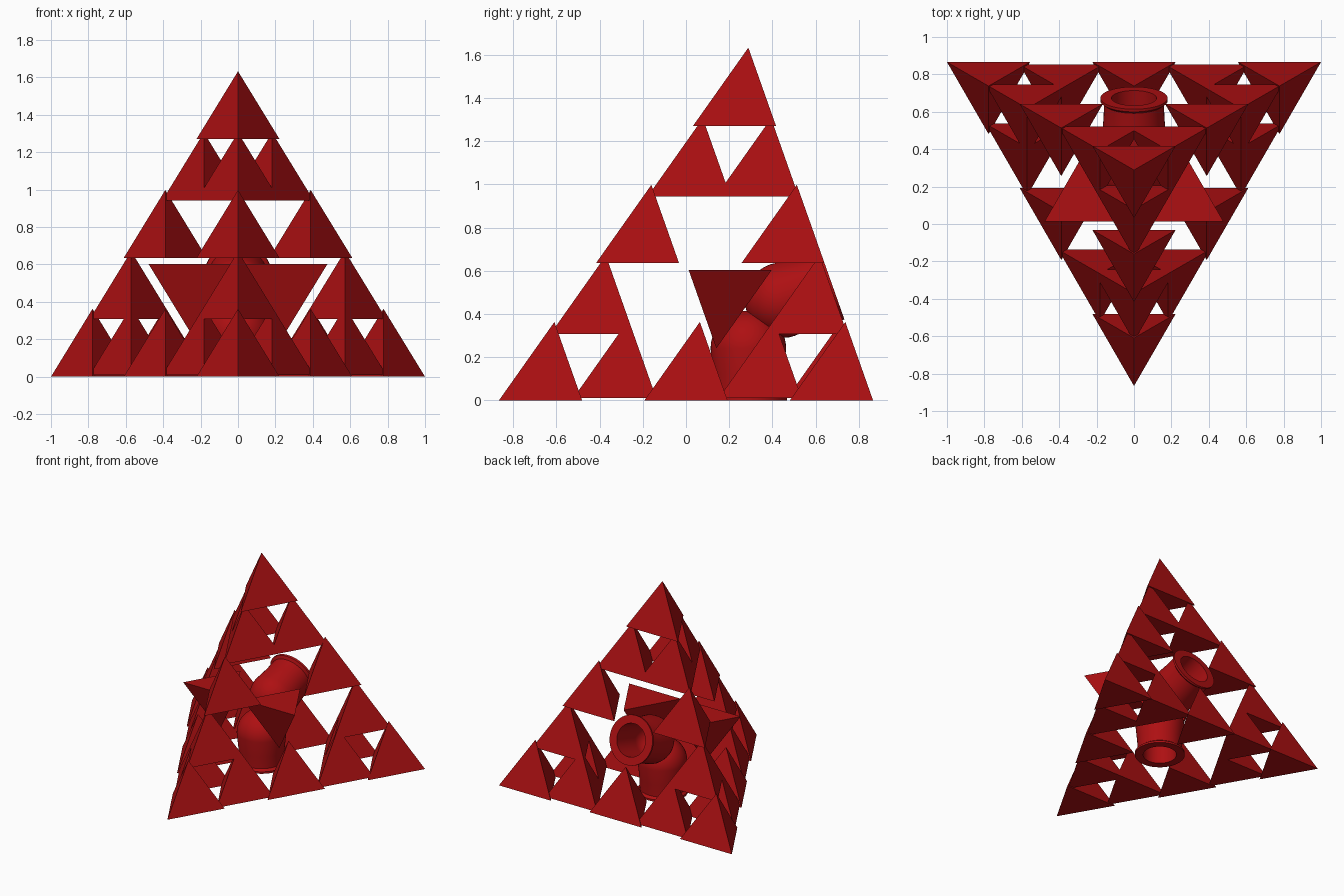
import bpy, bmesh, math
from mathutils import Vector
from itertools import combinations

if "Cube" in bpy.data.objects:
    bpy.data.objects.remove(bpy.data.objects["Cube"])

red = bpy.data.materials.new("deep_red")
red.diffuse_color = (0.42, 0.005, 0.006, 1)
red.use_nodes = True
red.node_tree.nodes["Principled BSDF"].inputs["Base Color"].default_value = red.diffuse_color

S3 = math.sqrt(3)
H = 2 * math.sqrt(2 / 3)                      # height of the whole pyramid
CORNERS = [Vector((-1, S3 / 2, 0)), Vector((1, S3 / 2, 0)),
           Vector((0, -S3 / 2, 0)), Vector((0, S3 / 6, H))]
MID = sum(CORNERS, Vector()) / 4
EDGE = 0.4445                                 # edge of one small pyramid
K = EDGE / 2                                  # its scale against the whole


def finish(name, bm):
    bmesh.ops.remove_doubles(bm, verts=bm.verts, dist=1e-6)
    bmesh.ops.recalc_face_normals(bm, faces=bm.faces)
    me = bpy.data.meshes.new(name)
    bm.to_mesh(me)
    bm.free()
    me.materials.append(red)
    ob = bpy.data.objects.new(name, me)
    bpy.context.collection.objects.link(ob)
    return ob


def pyramid(name, centre, scale):
    """Small copy of the whole pyramid; a negative scale turns it over."""
    bm = bmesh.new()
    vs = [bm.verts.new(centre + (c - MID) * scale) for c in CORNERS]
    for tri in combinations(vs, 3):
        bm.faces.new(tri)
    return finish(name, bm)


def small_centre(corner):
    return corner + (MID - corner) * K


# corner pyramids
for i, c in enumerate(CORNERS):
    pyramid(f"corner_pyramid_{i}", small_centre(c), K)

# three pyramids along each edge, every second one set slightly inward
for a, b in combinations(CORNERS, 2):
    inward = (MID - (a + b) / 2).normalized()
    for n in (1, 2, 3):
        p = small_centre(a).lerp(small_centre(b), n / 4)
        pyramid("edge_pyramid", p + inward * (0.017 if n != 2 else 0), K)

# inward-pointing pyramids in the middle of the left and right faces
for name, skip in (("left_face_wedge", 1), ("right_face_wedge", 0)):
    face_mid = sum((c for i, c in enumerate(CORNERS) if i != skip), Vector()) / 3
    inward = (MID - face_mid).normalized()
    inradius = EDGE / math.sqrt(24)
    pyramid(name, face_mid + inward * (inradius + 0.003), -K)


# hollow round-ended cups opening through the bottom and back faces
def cup(name, skip):
    face_mid = sum((c for i, c in enumerate(CORNERS) if i != skip), Vector()) / 3
    inward = (MID - face_mid).normalized()
    R, r, d = 0.175, 0.12, 0.24               # outer, bore, depth of dome centre
    arc = [math.radians(a) for a in range(0, 91, 9)]
    prof = [(r, 0), (0.18, 0), (0.18, 0.015), (0.16, 0.03), (0.163, 0.12)]
    prof += [(R * math.cos(t), d + R * math.sin(t)) for t in arc]
    prof += [(r * math.cos(t), d + r * math.sin(t)) for t in reversed(arc)]
    prof.append((r, 0))
    bm = bmesh.new()
    vs = [bm.verts.new((x, 0, z)) for x, z in prof]
    es = [bm.edges.new(p) for p in zip(vs, vs[1:])]
    bmesh.ops.spin(bm, geom=vs + es, cent=(0, 0, 0), axis=(0, 0, 1),
                   angle=math.tau, steps=48, use_merge=False)
    bmesh.ops.remove_doubles(bm, verts=bm.verts, dist=1e-5)
    ob = finish(name, bm)
    ob.location = face_mid
    ob.rotation_euler = inward.to_track_quat('Z', 'Y').to_euler()
    bpy.ops.object.select_all(action='DESELECT')
    ob.select_set(True)
    bpy.context.view_layer.objects.active = ob
    bpy.ops.object.shade_smooth_by_angle(angle=math.radians(30))


cup("bottom_cup", 3)
cup("back_cup", 2)
